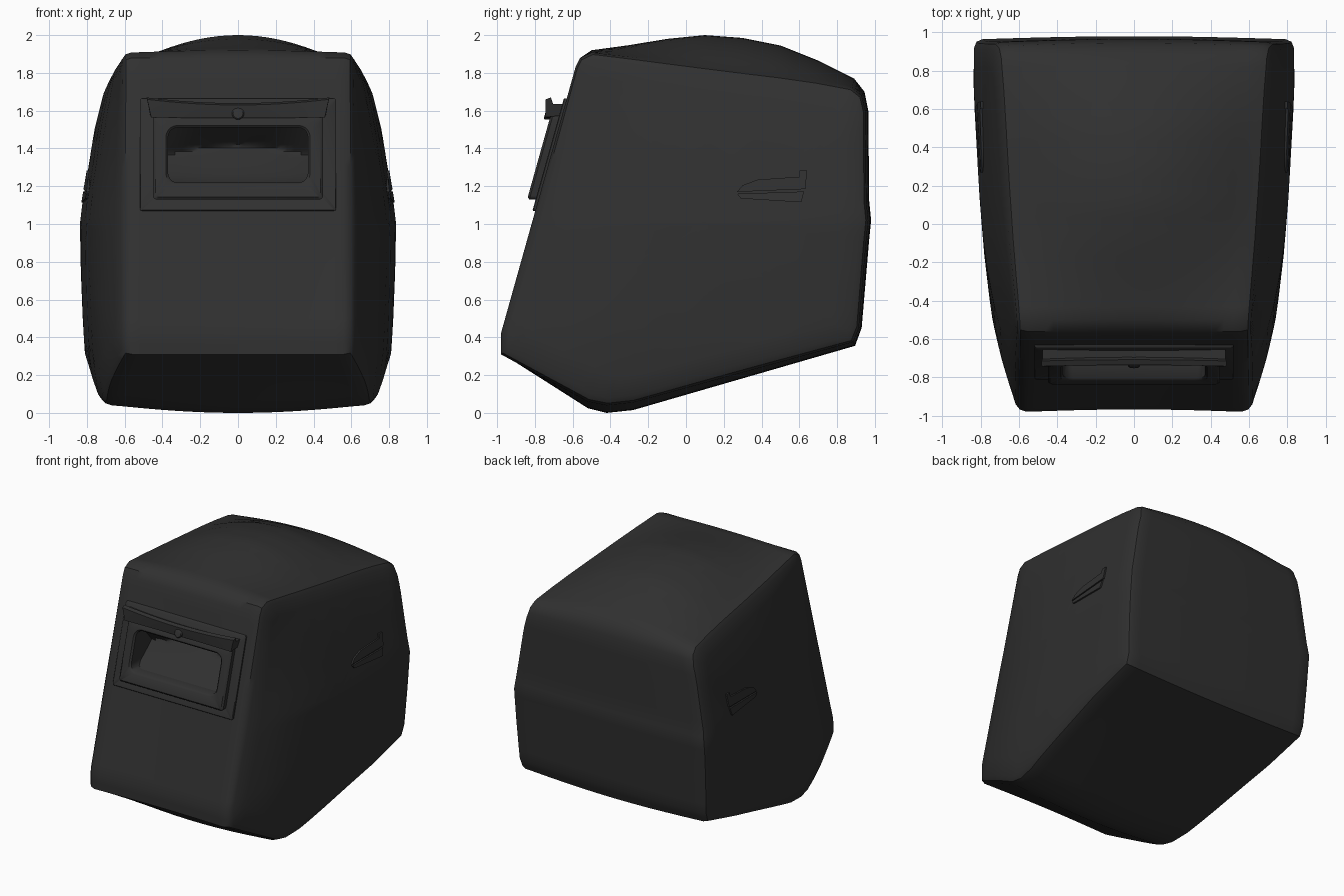
import bpy, bmesh, math
from mathutils import Vector

if "Cube" in bpy.data.objects:
    bpy.data.objects.remove(bpy.data.objects["Cube"])

black = bpy.data.materials.new("matte black")
black.diffuse_color = (0.03, 0.03, 0.03, 1)
black.use_nodes = True
black.node_tree.nodes["Principled BSDF"].inputs["Base Color"].default_value = black.diffuse_color


def make(name, verts, faces, angle=35):
    me = bpy.data.meshes.new(name)
    me.from_pydata([tuple(v) for v in verts], [], faces)
    bm = bmesh.new()
    bm.from_mesh(me)
    bmesh.ops.remove_doubles(bm, verts=bm.verts, dist=1e-5)
    bmesh.ops.recalc_face_normals(bm, faces=bm.faces)
    bm.to_mesh(me)
    bm.free()
    me.materials.append(black)
    ob = bpy.data.objects.new(name, me)
    bpy.context.collection.objects.link(ob)
    smooth(ob, angle)
    return ob


def smooth(ob, angle):
    bpy.ops.object.select_all(action='DESELECT')
    ob.select_set(True)
    bpy.context.view_layer.objects.active = ob
    bpy.ops.object.shade_smooth_by_angle(angle=math.radians(angle))


def loft(rings, caps=True, closed=True):
    """Join equal-length rings of points with quads."""
    n = len(rings[0])
    verts = [p for r in rings for p in r]
    faces = [(k*n+i, k*n+(i+1) % n, (k+1)*n+(i+1) % n, (k+1)*n+i)
             for k in range(len(rings)-1) for i in range(n if closed else n-1)]
    if caps:
        faces += [tuple(range(n)), tuple(range((len(rings)-1)*n, len(rings)*n))]
    return verts, faces


def interp(table, t):
    if t <= table[0][0]:
        return table[0][1]
    for (a, va), (b, vb) in zip(table, table[1:]):
        if t <= b:
            return va + (vb-va)*(t-a)/(b-a)
    return table[-1][1]


# half width of the shell, from height and from distance behind the front panel
BY_HEIGHT = [(0, .75), (.1, .78), (.3, .81), (.5, .822), (.75, .832), (1.0, .837), (1.1, .825),
             (1.25, .80), (1.5, .76), (1.7, .71), (1.8, .68), (1.92, .64)]
BY_DEPTH = [(0, 0), (.13, .2), (.3, .45), (.5, .65), (.75, .79), (1, .88), (1.5, 1)]


def front_y(z):
    return -.98 + .28*(z-.42)


def half_width(y, z):
    return .605 + (interp(BY_HEIGHT, z)-.605)*interp(BY_DEPTH, y-front_y(max(z, .42)))


# side outline of the shell: y, z, then how far the middle bulges in y and z
OUTLINE = [(-.98, .31, .012, 0), (-.98, .42, .012, 0), (-.585, 1.83, 0, 0), (-.56, 1.88, 0, 0),
           (-.5, 1.908, 0, .012), (-.3, 1.885, 0, .062), (-.1, 1.86, 0, .12), (.1, 1.835, 0, .165),
           (.3, 1.81, 0, .175), (.5, 1.785, 0, .16), (.7, 1.755, 0, .11), (.88, 1.72, .01, .05),
           (.93, 1.68, .015, .02), (.95, 1.6, .015, 0), (.955, 1.12, .015, 0), (.965, 1.02, .015, 0),
           (.955, .92, .015, 0), (.915, .45, .015, 0), (.885, .375, .01, -.02),
           (-.28, .055, 0, -.04), (-.42, .04, 0, -.04), (-.52, .06, 0, -.035)]
path = []
for a, b in zip(OUTLINE, OUTLINE[1:] + OUTLINE[:1]):
    a, b = Vector(a), Vector(b)
    steps = max(1, math.ceil((b-a).length/.08))
    path += [a.lerp(b, i/steps) for i in range(steps)]


def side_ring(s, inset, drop, scale=None):
    ring = []
    for p in path:
        dy, dz = p[0]-.1, p[1]-1.0
        f = (1-inset/math.hypot(dy, dz)) * (scale or 1)
        y, z = .1+dy*f, 1.0+dz*f
        ring.append((s*(half_width(y, z)-drop), y, z))
    return ring


# shell: side wall rings, rounded rim, bulging strip, then mirrored back
def wall(s):
    return [side_ring(s, .045, 0, k) for k in (.02, .2, .4, .6, .75, .88, 1)] + [side_ring(s, .013, .013)]


rings = wall(-1)
COLS = 24
for c in range(COLS+1):
    u = -1 + 2*c/COLS
    k = (1-u*u)**1.15 if abs(u) < 1 else 0
    rings.append([(u*(half_width(p[0], p[1])-.045), p[0]+p[2]*k, p[1]+p[3]*k) for p in path])
rings += wall(1)[::-1]
shell = make("helmet_shell", *loft(rings))


def on_panel(x, z, h):
    return (x, front_y(z)-h, z)


def rounded_rect(hx, z0, z1, r, h):
    pts = []
    for cx, cz, a0 in ((hx-r, z1-r, 0), (-hx+r, z1-r, 90), (-hx+r, z0+r, 180), (hx-r, z0+r, 270)):
        for i in range(6):
            a = math.radians(a0+18*i)
            pts.append(on_panel(cx+r*math.cos(a), cz+r*math.sin(a), h))
    return pts


def frame(name, outer, inner, ro, ri, top, bottom, soft):
    """Rectangular ring lying on the front panel; outer and inner are (half width, low z, high z)."""
    (a, b, c), (d, e, f) = outer, inner
    rings = [rounded_rect(a, b, c, ro, -.02), rounded_rect(a, b, c, ro, top-soft),
             rounded_rect(a-soft, b+soft, c-soft, ro, top),
             rounded_rect(d+soft, e-soft, f+soft, ri+soft, top),
             rounded_rect(d, e, f, ri, top-soft), rounded_rect(d, e, f, ri, bottom)]
    make(name, *loft(rings, caps=False), angle=40)


# window opening cut in the shell
cutter = make("window_cutter", *loft([rounded_rect(.372, 1.218, 1.512, .05, h) for h in (.1, -.22)]))
cutter.hide_render = True
mod = shell.modifiers.new("window", 'BOOLEAN')
mod.object, mod.operation, mod.solver = cutter, 'DIFFERENCE', 'EXACT'
bpy.context.view_layer.objects.active = shell
bpy.ops.object.modifier_apply(modifier="window")
bpy.data.objects.remove(cutter)
smooth(shell, 35)

# base plate and raised window frame
frame("base_plate", (.52, 1.07, 1.665), (.40, 1.19, 1.54), .012, .03, .015, 0, .004)
frame("window_frame", (.45, 1.13, 1.575), (.37, 1.22, 1.51), .02, .05, .06, -.03, .012)

# scooped recess behind the window
rows = []
for j in range(17):
    t = j/16
    row = []
    for i in range(21):
        x = -.372 + .744*i/20
        arc = .66 - .16*(x/.37)**2
        depth = (t/arc)**.7 if t < arc else (1-t)/(1-arc)
        row.append(on_panel(x, 1.217+.296*t, -.01-.17*depth))
    rows.append(row)
make("window_recess", *loft(rows, caps=False, closed=False), angle=40)

# bowed flap lip over the window: z, height off the panel, and rise towards the ends
LIP = [(1.575, 0, 0), (1.56, .07, .005), (1.60, .085, .02), (1.63, .095, .03),
       (1.64, .07, .03), (1.615, .05, .02), (1.615, 0, .02)]
sections = []
for i in range(17):
    u = -1 + i/8
    sections.append([on_panel((.46+(z-1.56)*.3)*u, z+k*u*u, h+.015*u*u*(h > 0)) for z, h, k in LIP])
make("flap_lip", *loft(sections), angle=40)

# small round catch on the lip
catch = [[on_panel(r*math.cos(a), 1.585+r*math.sin(a), h)
          for a in (math.tau*i/20 for i in range(20))]
         for r, h in ((.032, .03), (.032, .086), (.026, .092))]
make("flap_catch", *loft(catch), angle=40)

# raised strap clips on both sides
CLIP = [(.27, 1.17), (.30, 1.205), (.38, 1.235), (.60, 1.25), (.60, 1.282), (.64, 1.282), (.633, 1.185)]
TAB = [(.27, 1.16), (.29, 1.135), (.61, 1.115), (.625, 1.172)]
for s, side in ((-1, "left"), (1, "right")):
    for part, shape in (("strap_clip", CLIP), ("strap_tab", TAB)):
        rings = [[(s*(half_width(y, z)+d), y, z) for y, z in shape] for d in (-.02, .012)]
        make(f"{part}_{side}", *loft(rings), angle=30)
